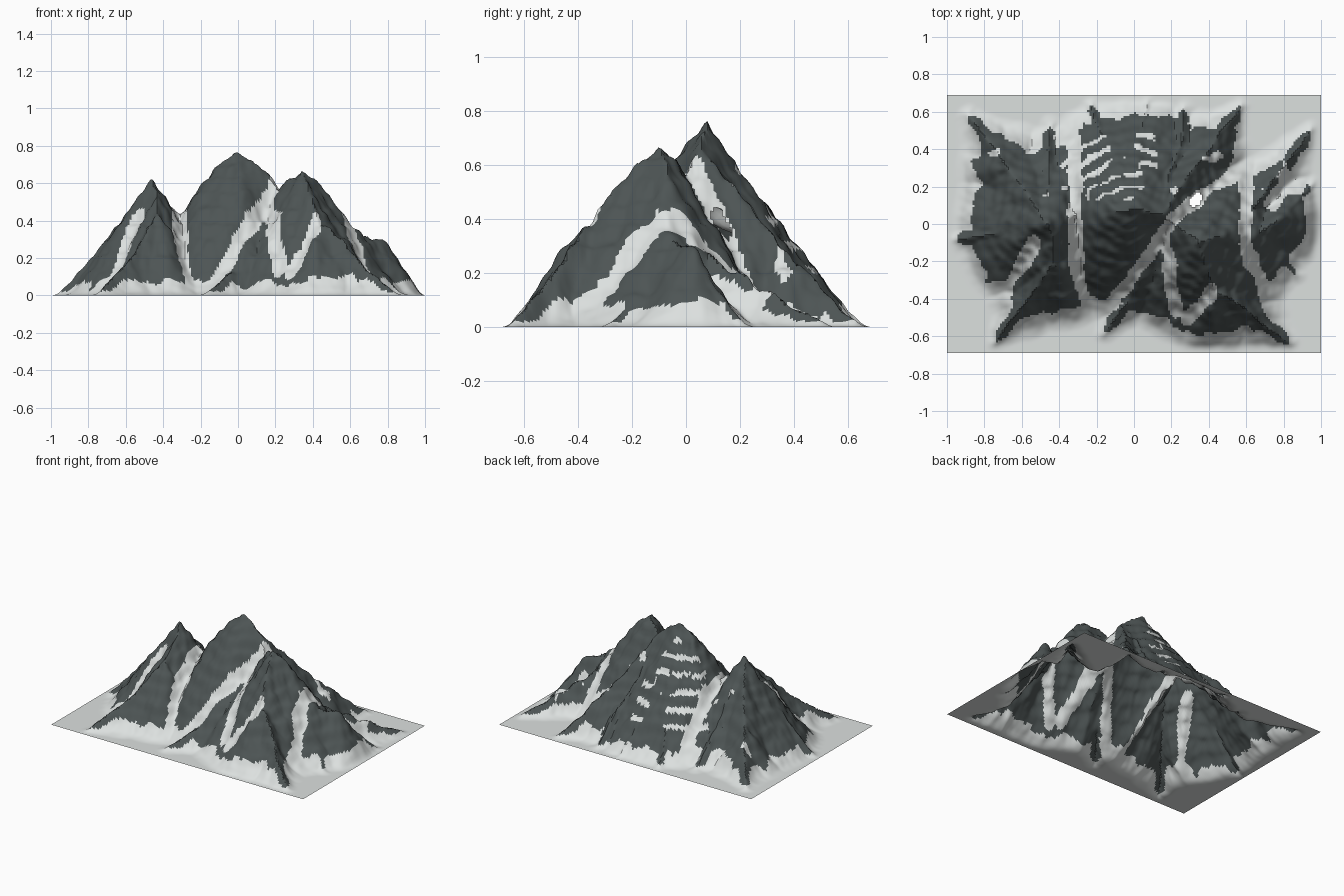
import bpy, bmesh, math
from mathutils import Vector, noise

if "Cube" in bpy.data.objects:
    bpy.data.objects.remove(bpy.data.objects["Cube"])

NX, NY, HX, HY = 176, 122, 1.0, 0.69

def material(name, c):
    m = bpy.data.materials.new(name)
    m.diffuse_color = (*c, 1)
    m.use_nodes = True
    m.node_tree.nodes["Principled BSDF"].inputs["Base Color"].default_value = m.diffuse_color
    return m

# Summits (x, y, height) and the crest joining them
L, M, R = Vector((-.46, 0, .63)), Vector((-.02, .07, .77)), Vector((.35, -.1, .68))
SADDLE, SHOULDER, NOTCH = Vector((-.29, .06, .46)), Vector((.15, .06, .68)), Vector((.21, -.01, .6))
EAST = Vector((.77, .02, .31))
SEGMENTS = []

def ridge(*pts):
    SEGMENTS.extend(zip(pts, pts[1:]))

def spur(root, *xy):
    """Ridge falling from root through plan points to the ground."""
    pts = [root.xy] + [Vector(p) for p in xy]
    total = sum((b - a).length for a, b in zip(pts, pts[1:]))
    run, out = 0, [root]
    for a, b in zip(pts, pts[1:]):
        for t in (.5, 1):
            p = a.lerp(b, t)
            f = (run + (b - a).length * t) / total
            out.append(Vector((p.x, p.y, root.z * max(0, 1 - f) ** 1.15 + .01)))
        run += (b - a).length
    ridge(*out)

ridge(L, L.lerp(SADDLE, .5) - Vector((0, 0, .04)), SADDLE, M.lerp(SADDLE, .3) + Vector((0, 0, .05)),
      M, SHOULDER, NOTCH, R)
ridge(R, R.lerp(EAST, .3), R.lerp(EAST, .75) - Vector((0, .05, .08)), EAST)
for tip in ((-.96, -.09), (-.89, .59), (-.45, .53)):
    spur(L, tip)
spur(L, (-.42, -.2), (-.74, -.63))
for tip in ((-.2, -.45), (-.23, .63), (.06, .65)):
    spur(M, tip)
for tip in ((.57, .63), (.28, .62)):
    spur(SHOULDER, tip)
spur(R, (.43, -.34), (.83, -.64))
spur(R, (.25, -.46))
spur(EAST, (.95, .2))
spur(Vector((.66, -.06, .3)), (.86, -.27))
spur(Vector((.62, .06, .3)), (.95, .51))
spur(Vector((.15, -.12, .39)), (.05, -.3), (-.16, -.58))
spur(Vector((.1, -.24, .29)), (.14, -.53))
spur(Vector((-.42, -.2, .36)), (-.33, -.48))

# Snow gullies in plan
GULLIES = [
    [(-.32, .5), (-.31, -.2), (-.25, -.45)],
    [(-.53, -.1), (-.68, -.34)],
    [(.19, 0), (.1, -.15), (-.16, -.47)],
    [(.16, -.04), (.22, -.47)],
    [(.41, -.36), (.28, -.52)],
    [(.6, -.1), (.6, .42)],
    [(.6, -.13), (.74, -.44)],
    [(.21, .03), (.33, .13), (.6, .32)],
    [(.74, .1), (.9, .34)],
]

def along(x, y, a, b):
    """Position along segment a-b and distance from it."""
    dx, dy = b[0] - a[0], b[1] - a[1]
    t = ((x - a[0]) * dx + (y - a[1]) * dy) / (dx * dx + dy * dy)
    t = min(1, max(0, t))
    return t, math.hypot(x - a[0] - t * dx, y - a[1] - t * dy)

def fbm(x, y, f, seed=0):
    return sum(noise.noise(Vector((x * f * 2 ** i, y * f * 2 ** i, seed))) / 2 ** i for i in range(3))

def gully(x, y):
    """Distance to the nearest gully, in gully widths."""
    return min(along(x, y, a, b)[1] for p in GULLIES for a, b in zip(p, p[1:])) / .034

def terrain(x, y):
    """Height and distance from the governing crest."""
    wx = x + .018 * fbm(x, y, 6, 1)
    wy = y + .018 * fbm(x, y, 6, 2)
    best, near = -9, 9
    for a, b in SEGMENTS:
        t, d = along(wx, wy, a, b)
        v = a[2] + (b[2] - a[2]) * t - 1.35 * d
        if v > best:
            best, near = v, d
    z = .5 * (best + math.sqrt(best * best + .0025)) - .008      # soft foot
    k = min(1, max(0, z) / .2)
    z += k * (.022 * fbm(x, y, 9, 3) - .03 * math.exp(-(gully(x, y) / 1.3) ** 2))
    z += k * .006 * math.sin(z * 75 + 3 * fbm(x, y, 4, 7))        # rock ledges
    edge = min(1, max(0, min(1 - abs(x), HY - abs(y)) / .06))     # flat rim
    return max(0, z) * edge, near

# Mountain surface
bm = bmesh.new()
grid, crest = [], {}
for j in range(NY + 1):
    row = []
    for i in range(NX + 1):
        x, y = -HX + 2 * HX * i / NX, -HY + 2 * HY * j / NY
        z, d = terrain(x, y)
        v = bm.verts.new((x, y, z))
        crest[v] = d
        row.append(v)
    grid.append(row)

for j in range(NY):
    for i in range(NX):
        q = (grid[j][i], grid[j][i + 1], grid[j + 1][i + 1], grid[j + 1][i])
        x, y, z = sum((v.co for v in q), Vector()) / 4
        # small opening in the basin behind the second summit
        u, w = (x - .33 + y - .13) * .7, (y - .13 - x + .33) * .7
        if (u / .042) ** 2 + (w / .028) ** 2 < 1:
            continue
        f = bm.faces.new(q)
        f.smooth = True
        n = fbm(x, y, 8, 5)
        snow = z < .022 or (z < .085 + .07 * n and crest[q[0]] > .035)
        snow = snow or gully(x, y) < 1 + .7 * n
        # snow bands on the rear ledges
        if y > .13 and -.3 < x < .12 and z > .2:
            snow = snow or math.sin(z * 68) > .45 and fbm(x, y, 7, 9) > 0
        # loose patches
        snow = snow or (y > .15 and fbm(x, y, 7, 12) > .5)
        f.material_index = 0 if snow else 1

mesh = bpy.data.meshes.new("mountain")
bm.to_mesh(mesh)
bm.free()
mesh.materials.append(material("snow", (.72, .75, .74)))
mesh.materials.append(material("rock", (.075, .09, .09)))
ob = bpy.data.objects.new("mountain", mesh)
bpy.context.collection.objects.link(ob)
bpy.context.view_layer.objects.active = ob
ob.select_set(True)
bpy.ops.object.shade_smooth_by_angle(angle=math.radians(40))
